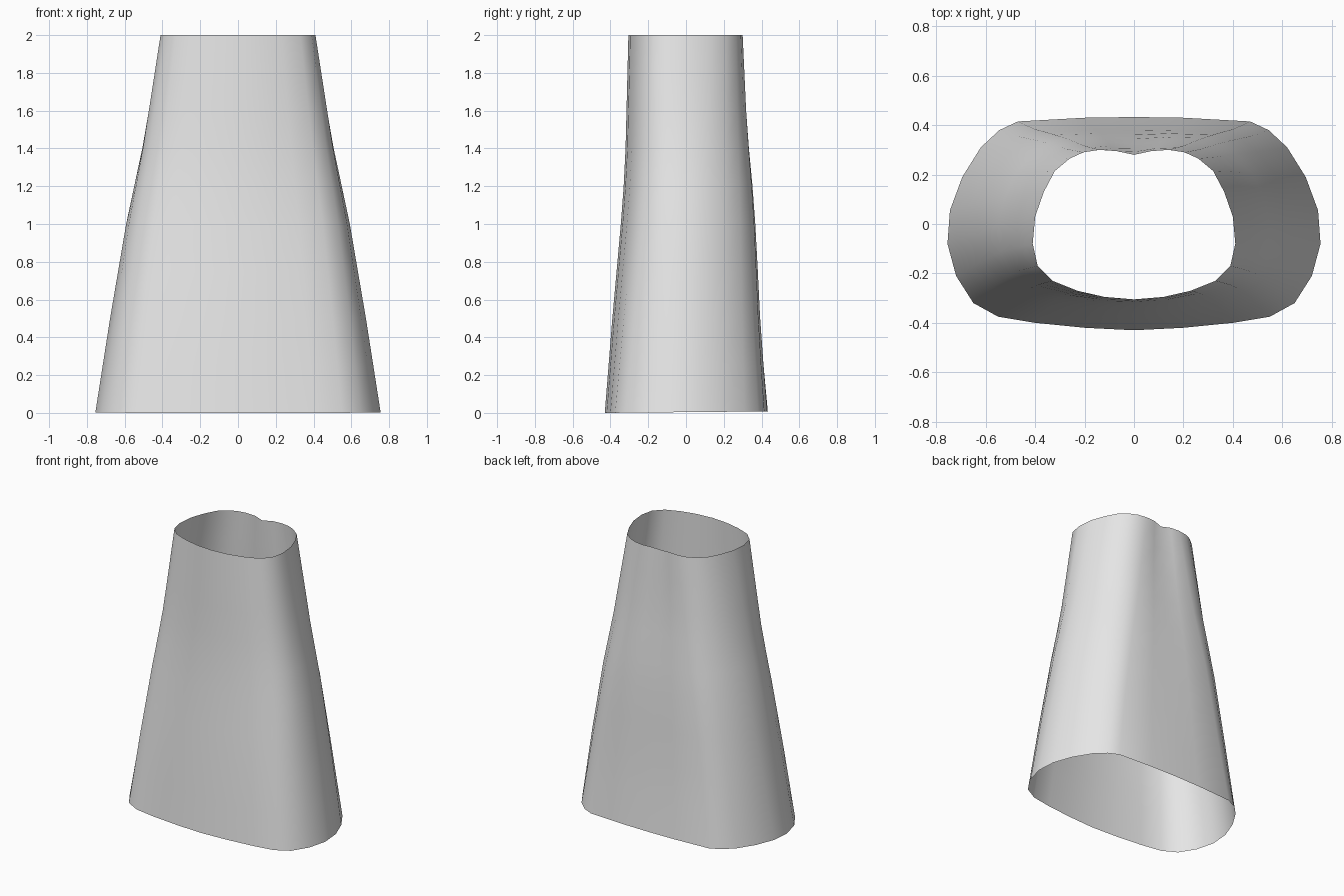
import bpy
import bmesh

cube = bpy.data.objects.get("Cube")
if cube:
    bpy.data.objects.remove(cube, do_unlink=True)

# Half outlines of the two rims, from front centre around to back centre
HEM = [(0, -.43), (.2, -.42), (.4, -.4), (.55, -.375), (.65, -.32), (.72, -.21),
       (.755, -.08), (.745, .055), (.695, .19), (.62, .31), (.545, .38),
       (.47, .415), (.2, .43), (0, .433)]
WAIST = [(0, -.305), (.12, -.295), (.23, -.27), (.33, -.23), (.39, -.17), (.41, -.08),
         (.4, .03), (.365, .13), (.32, .215), (.26, .265), (.205, .29),
         (.14, .3), (.07, .295), (0, .28)]

# Height, then how far width, front and back have moved from hem to waist
LEVELS = [(0, 0, 0, 0), (.25, .11, .16, .15), (.5, .22, .32, .28),
          (.75, .34, .5, .37), (1, .46, .68, .47), (1.2, .58, .8, .58),
          (1.4, .7, .88, .72), (1.6, .8, .92, .84), (1.8, .9, .96, .92), (2, 1, 1, 1)]


def mirrored(half):
    """Close a half outline across the centre plane."""
    return half + [(-x, y) for x, y in half[-2:0:-1]]


def make_skirt():
    bm = bmesh.new()
    rings = []
    for z, fx, front, back in LEVELS:
        ring = []
        for (x0, y0), (x1, y1) in zip(mirrored(HEM), mirrored(WAIST)):
            side = min(max(y0 / .86 + .5, 0), 1)
            fy = front + (back - front) * side
            # Slight rise of the hem and dip of the waist at the back
            dz = .008 * side * (1 - z / 2)
            if z == 2 and x1 == 0 and y1 > 0:
                dz = -.01
            ring.append(bm.verts.new((x0 + (x1 - x0) * fx, y0 + (y1 - y0) * fy, z + dz)))
        rings.append(ring)
    for low, high in zip(rings, rings[1:]):
        for i in range(len(low)):
            j = (i + 1) % len(low)
            bm.faces.new((low[i], low[j], high[j], high[i])).smooth = True
    mesh = bpy.data.meshes.new("skirt")
    bm.to_mesh(mesh)
    bm.free()
    skirt = bpy.data.objects.new("skirt", mesh)
    bpy.context.collection.objects.link(skirt)
    return skirt


# Pale grey cloth
cloth = bpy.data.materials.new("pale_grey_cloth")
cloth.use_nodes = True
colour = (.8, .8, .8, 1)
cloth.diffuse_color = colour
cloth.node_tree.nodes["Principled BSDF"].inputs["Base Color"].default_value = colour

make_skirt().data.materials.append(cloth)
